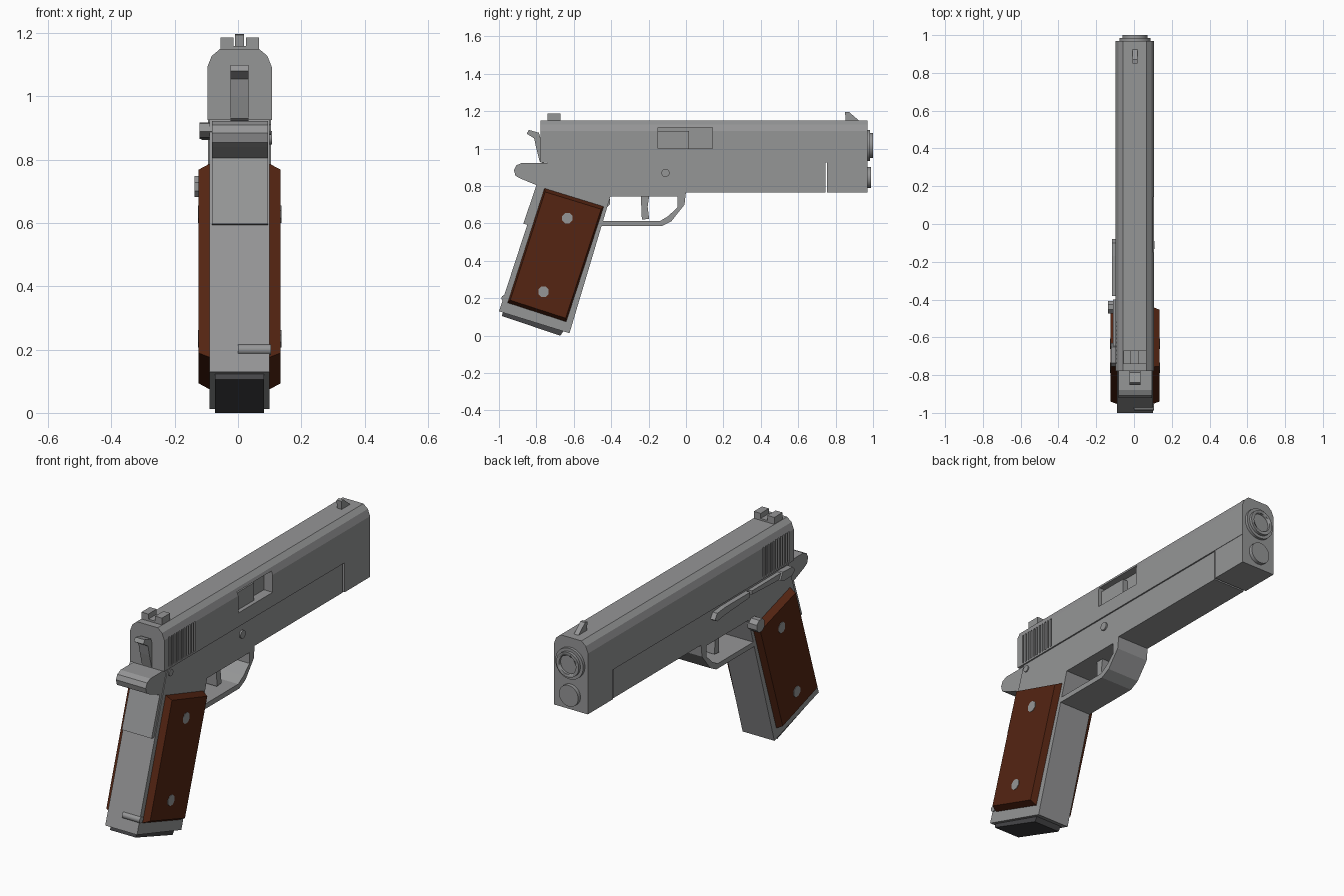
import bpy, bmesh, math
from mathutils import Matrix, Vector

if "Cube" in bpy.data.objects:
    bpy.data.objects.remove(bpy.data.objects["Cube"], do_unlink=True)

CX = 0.005  # centre plane of the body


def material(name, rgb, rough=0.6):
    m = bpy.data.materials.new(name)
    m.use_nodes = True
    m.diffuse_color = (*rgb, 1)
    bsdf = m.node_tree.nodes["Principled BSDF"]
    bsdf.inputs["Base Color"].default_value = (*rgb, 1)
    bsdf.inputs["Roughness"].default_value = rough
    return m


STEEL = material("grey_steel", (0.3, 0.303, 0.307))
WOOD = material("brown_wood", (0.09, 0.018, 0.006))
BLACK = material("black_polymer", (0.06, 0.06, 0.064))


def finish(name, bm, mat):
    bmesh.ops.recalc_face_normals(bm, faces=bm.faces)
    mesh = bpy.data.meshes.new(name)
    bm.to_mesh(mesh)
    bm.free()
    mesh.materials.append(mat)
    ob = bpy.data.objects.new(name, mesh)
    bpy.context.collection.objects.link(ob)
    return ob


def prism(name, pts, a, b, mat=STEEL, axis="x", taper=0.0):
    """Extrude a (y,z) profile along x, or an (x,z) profile along y; b end may taper."""
    bm = bmesh.new()
    place = (lambda p, t: (t, p[0], p[1])) if axis == "x" else (lambda p, t: (p[0], t, p[1]))
    mid = sum((Vector(p) for p in pts), Vector((0, 0))) / len(pts)
    end = [Vector(p).lerp(mid, taper) for p in pts]
    r0 = [bm.verts.new(place(p, a)) for p in pts]
    r1 = [bm.verts.new(place(p, b)) for p in end]
    bm.faces.new(r0)
    bm.faces.new(r1)
    for i in range(len(pts)):
        j = (i + 1) % len(pts)
        bm.faces.new((r0[i], r0[j], r1[j], r1[i]))
    return finish(name, bm, mat)


def box(name, x, y, z, mat=STEEL):
    return prism(name, [(y[0], z[0]), (y[1], z[0]), (y[1], z[1]), (y[0], z[1])], *x, mat)


def rod(name, start, end, r, axis="x", u=0.0, v=0.0, sides=16, mat=STEEL):
    """Cylinder along an axis; (u, v) is its centre in the other two axes."""
    ring = [(u + r * math.cos(2 * math.pi * (i + 0.5) / sides),
             v + r * math.sin(2 * math.pi * (i + 0.5) / sides)) for i in range(sides)]
    ob = prism(name, ring, start, end, mat, axis)
    if sides > 8:
        bpy.ops.object.select_all(action="DESELECT")
        ob.select_set(True)
        bpy.context.view_layer.objects.active = ob
        bpy.ops.object.shade_smooth_by_angle(angle=math.radians(35))
    return ob


def cut(target, cutters):
    bpy.ops.object.select_all(action="DESELECT")
    bpy.context.view_layer.objects.active = target
    target.select_set(True)
    for c in cutters:
        c.hide_render = True
        mod = target.modifiers.new("cut", "BOOLEAN")
        mod.operation, mod.solver, mod.object = "DIFFERENCE", "EXACT", c
        bpy.ops.object.modifier_apply(modifier=mod.name)
        bpy.data.objects.remove(c, do_unlink=True)


# Slide with chamfered top, ejection port and rear serrations
half = [(0.102, 0.925), (0.102, 1.093), (0.088, 1.128), (0.062, 1.15)]
section = [(CX + x, z) for x, z in half] + [(CX - x, z) for x, z in reversed(half)]
slide = prism("slide", section, -0.778, 0.97, axis="y")
cutters = [box("port_cutter", (0.055, 0.2), (-0.15, 0.142), (1.0, 1.112))]
bm = bmesh.new()
for side in (-1, 1):
    for i in range(11):
        y = -0.735 + i * 0.0215
        spot = Matrix.Translation((CX + side * 0.114, y, 1.015))
        bmesh.ops.create_cube(bm, size=1, matrix=spot @ Matrix.Diagonal((0.04, 0.01, 0.16, 1)))
cutters.append(finish("serration_cutter", bm, STEEL))
cut(slide, cutters)
box("barrel_chamber", (0.03, 0.085), (-0.152, 0.015), (0.99, 1.095))

# Front lower block of the slide
box("front_block", (CX - 0.1, CX + 0.1), (0.755, 0.97), (0.765, 0.925))

# Muzzle bushing, bored barrel and spring plug
rod("barrel_bushing", 0.95, 0.985, 0.083, "y", CX, 1.016, 32)
muzzle = rod("muzzle", 0.95, 1.0, 0.067, "y", CX, 1.016, 32)
cut(muzzle, [rod("bore_cutter", 0.987, 1.05, 0.05, "y", CX, 1.016, 32)])
rod("spring_plug", 0.95, 0.99, 0.057, "y", CX, 0.845, 24)

# Sights
box("rear_sight_base", (CX - 0.061, CX + 0.061), (-0.74, -0.67), (1.14, 1.16))
for side, label in ((-1, "right"), (1, "left")):
    inner, outer = sorted((CX + side * 0.02, CX + side * 0.061))
    box("rear_sight_" + label, (inner, outer), (-0.74, -0.67), (1.15, 1.187))
prism("front_sight", [(0.855, 1.14), (0.85, 1.195), (0.87, 1.197), (0.925, 1.15), (0.925, 1.14)],
      CX - 0.014, CX + 0.014)

# Frame and grip in one profile, then the trigger guard
F0, F1 = CX - 0.0945, CX + 0.0945
prism("frame", [(-0.74, 0.926), (0.745, 0.926), (0.745, 0.765), (0.0, 0.765), (-0.045, 0.745),
                (-0.404, 0.745), (-0.623, 0.013), (-1.0, 0.13)], F0, F1)
prism("trigger_guard", [(0.0, 0.77), (-0.008, 0.7), (-0.078, 0.612), (-0.13, 0.585),
                        (-0.46, 0.585), (-0.46, 0.612), (-0.14, 0.612), (-0.094, 0.64),
                        (-0.045, 0.687), (-0.045, 0.77)], F0, F1)
prism("trigger", [(-0.242, 0.76), (-0.195, 0.76), (-0.205, 0.69), (-0.197, 0.625),
                  (-0.236, 0.62)], CX - 0.035, CX + 0.035)

# Grip safety with rounded tang
prism("grip_safety", [(-0.72, 0.923), (-0.88, 0.923), (-0.908, 0.91), (-0.92, 0.885),
                      (-0.912, 0.855), (-0.885, 0.84), (-0.8, 0.805), (-0.87, 0.597),
                      (-0.83, 0.592), (-0.72, 0.8)], CX - 0.087, CX + 0.09)

# Hammer
prism("hammer", [(-0.76, 0.92), (-0.782, 0.93), (-0.8, 1.0), (-0.812, 1.055), (-0.852, 1.08),
                 (-0.84, 1.1), (-0.787, 1.085), (-0.76, 1.0)], CX - 0.0285, CX + 0.0285)

# Grip panels and their screws
panel = [(-0.757, 0.79), (-0.438, 0.692), (-0.64, 0.072), (-0.955, 0.174)]
for side, label in ((-1, "right"), (1, "left")):
    prism("grip_panel_" + label, panel, CX + side * 0.09, CX + side * 0.13, WOOD, taper=0.06)
    for y, z, spot in ((-0.634, 0.628, "upper"), (-0.762, 0.235, "lower")):
        rod(f"{spot}_screw_{label}", CX + side * 0.1, CX + side * 0.132, 0.03,
            u=y, v=z, sides=8)

# Magazine floor plate
prism("magazine_floor", [(-0.975, 0.135), (-0.65, 0.033), (-0.672, 0.0), (-0.985, 0.105)],
      CX - 0.077, CX + 0.077, BLACK)

# Pins showing on the left side
for name, y, z, r, end in (("slide_stop_pin", -0.11, 0.87, 0.022, 0.108),
                           ("safety_pin", -0.717, 0.895, 0.018, 0.105),
                           ("mainspring_pin", -0.97, 0.2, 0.017, 0.105)):
    rod(name, 0.0, end, r, u=y, v=z, sides=12)

# Controls on the right side
rod("magazine_button", -0.08, -0.137, 0.036, u=-0.44, v=0.715, sides=8)
prism("slide_stop", [(-0.08, 0.875), (-0.1, 0.862), (-0.17, 0.872), (-0.38, 0.885),
                     (-0.38, 0.912), (-0.17, 0.912), (-0.1, 0.905)], -0.08, -0.116)
prism("safety_lever", [(-0.4, 0.89), (-0.65, 0.88), (-0.65, 0.912), (-0.4, 0.91)], -0.08, -0.112)
prism("safety_pad", [(-0.63, 0.88), (-0.66, 0.866), (-0.73, 0.87), (-0.755, 0.89),
                     (-0.735, 0.914), (-0.65, 0.918)], -0.08, -0.121)
